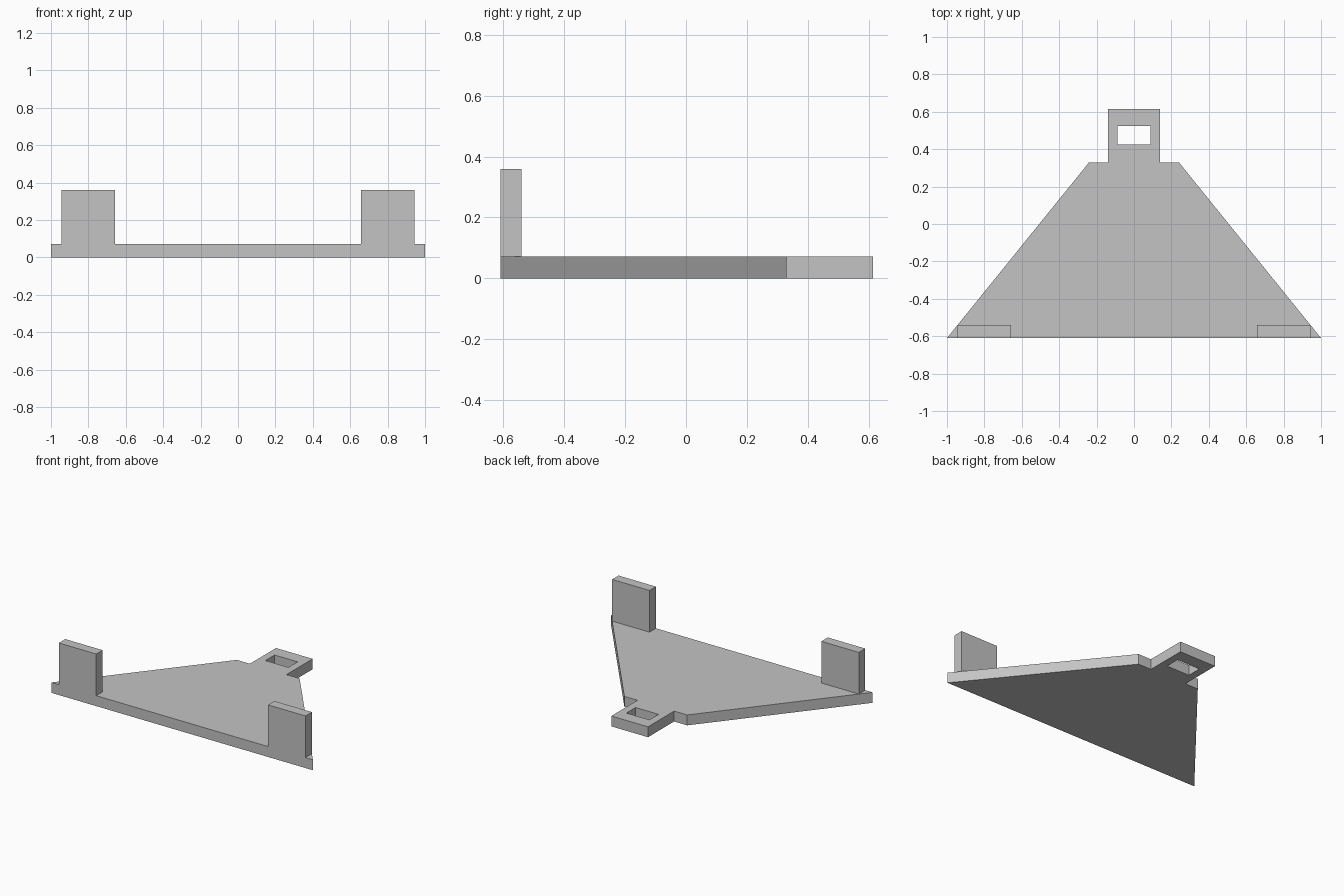
import bpy
import bmesh
from mathutils import Matrix

cube = bpy.data.objects.get("Cube")
if cube:
    bpy.data.objects.remove(cube, do_unlink=True)

THICK = 0.072
FRONT, SHOULDER, BACK = -0.61, 0.33, 0.615

grey = bpy.data.materials.new("plain grey")
grey.use_nodes = True
colour = (0.55, 0.55, 0.55, 1)
grey.diffuse_color = colour
grey.node_tree.nodes["Principled BSDF"].inputs["Base Color"].default_value = colour


def mirrored(half):
    """Close a right-hand half outline by mirroring it across x = 0."""
    return half + [(-x, y) for x, y in reversed(half)]


def plate(name, outlines):
    """Flat slab standing on z = 0; inner outlines become holes."""
    curve = bpy.data.curves.new(name, "CURVE")
    curve.dimensions = "2D"
    curve.fill_mode = "BOTH"
    curve.extrude = THICK / 2
    for outline in outlines:
        spline = curve.splines.new("POLY")
        spline.points.add(len(outline) - 1)
        for point, (x, y) in zip(spline.points, outline):
            point.co = (x, y, 0, 1)
        spline.use_cyclic_u = True
    source = bpy.data.objects.new(name + "_outline", curve)
    bpy.context.collection.objects.link(source)
    bpy.context.view_layer.update()
    mesh = bpy.data.meshes.new_from_object(
        source.evaluated_get(bpy.context.evaluated_depsgraph_get()))
    bpy.data.objects.remove(source, do_unlink=True)
    bm = bmesh.new()
    bm.from_mesh(mesh)
    bmesh.ops.remove_doubles(bm, verts=bm.verts, dist=0.0001)
    bmesh.ops.translate(bm, verts=bm.verts, vec=(0, 0, THICK / 2))
    bmesh.ops.recalc_face_normals(bm, faces=bm.faces)
    finish(name, bm, mesh)


def block(name, low, high):
    """Box between two opposite corners."""
    bm = bmesh.new()
    size = [b - a for a, b in zip(low, high)]
    centre = [(a + b) / 2 for a, b in zip(low, high)]
    bmesh.ops.create_cube(
        bm, size=1, matrix=Matrix.Translation(centre) @ Matrix.Diagonal((*size, 1)))
    finish(name, bm, bpy.data.meshes.new(name))


def finish(name, bm, mesh):
    for face in bm.faces:
        face.smooth = False
        face.material_index = 0
    bm.to_mesh(mesh)
    bm.free()
    mesh.name = name
    mesh.materials.clear()
    mesh.materials.append(grey)
    bpy.context.collection.objects.link(bpy.data.objects.new(name, mesh))


# Tapered base with a slotted tab at the back
body = mirrored([(1, FRONT), (0.24, SHOULDER), (0.14, SHOULDER), (0.14, BACK)])
slot = mirrored([(0.088, 0.425), (0.088, 0.525)])
plate("base_plate", [body, slot])

# Upright tabs at the two front corners
for side, (x0, x1) in {"left": (0.657, 0.943), "right": (-0.943, -0.657)}.items():
    block(side + "_upright_tab", (x0, FRONT, THICK), (x1, -0.54, 0.36))
